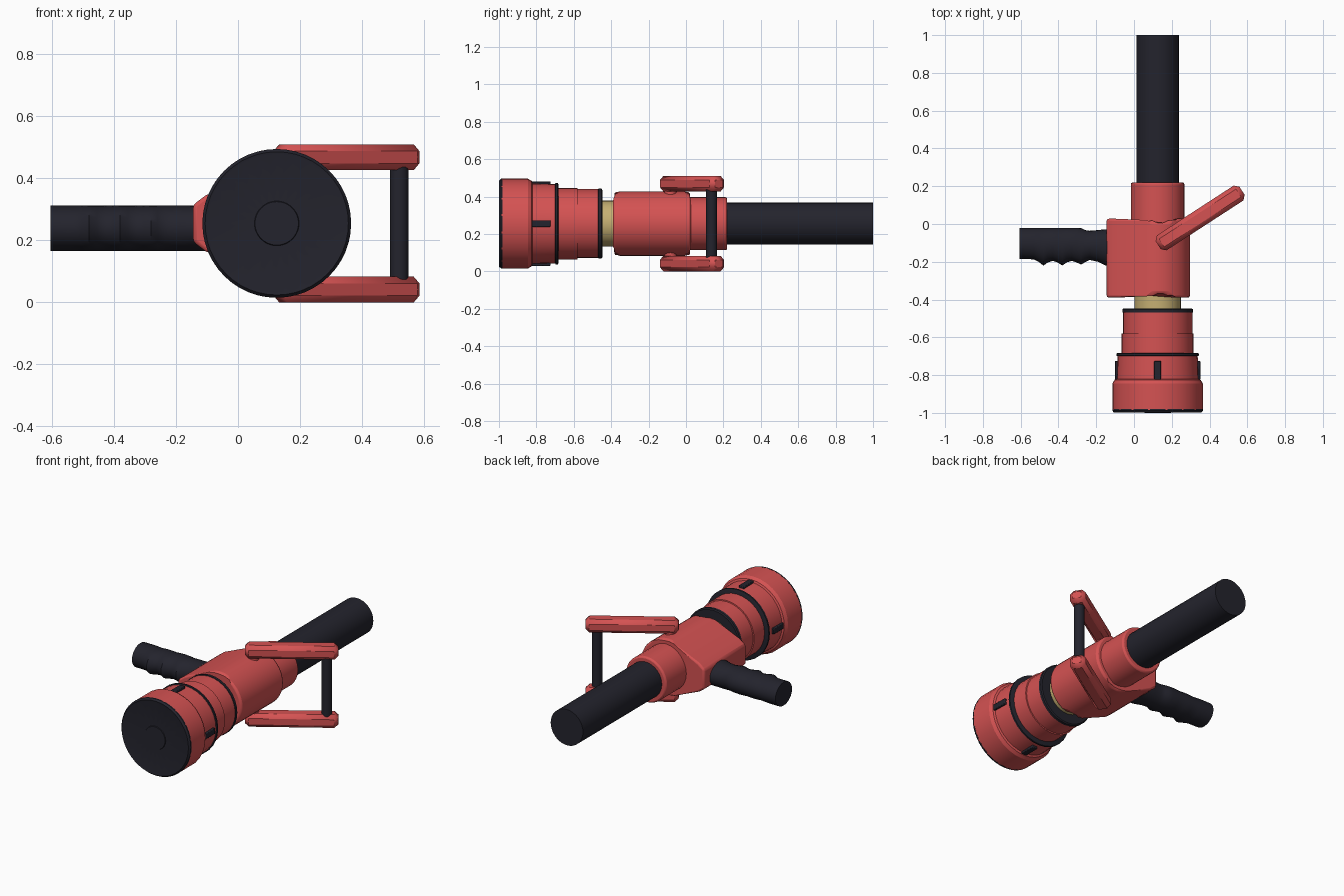
import bpy, bmesh, math
from mathutils import Vector

if "Cube" in bpy.data.objects:
    bpy.data.objects.remove(bpy.data.objects["Cube"])

CX, CZ = 0.125, 0.255   # nozzle axis runs along y through this point


def material(name, rgb):
    m = bpy.data.materials.new(name)
    m.diffuse_color = (*rgb, 1)
    m.use_nodes = True
    m.node_tree.nodes["Principled BSDF"].inputs["Base Color"].default_value = m.diffuse_color
    return m


RED = material("red", (0.66, 0.085, 0.085))
BLACK = material("black", (0.017, 0.017, 0.026))
BRASS = material("brass", (0.56, 0.43, 0.17))


def finish(name, bm, mat, bevel=0, angle=30, segments=2):
    bmesh.ops.recalc_face_normals(bm, faces=bm.faces)
    me = bpy.data.meshes.new(name)
    bm.to_mesh(me)
    bm.free()
    ob = bpy.data.objects.new(name, me)
    bpy.context.collection.objects.link(ob)
    me.materials.append(mat)
    if bevel:
        mod = ob.modifiers.new("bevel", 'BEVEL')
        mod.width, mod.segments = bevel, segments
        mod.limit_method, mod.angle_limit = 'ANGLE', math.radians(35)
    bpy.ops.object.select_all(action='DESELECT')
    ob.select_set(True)
    bpy.context.view_layer.objects.active = ob
    bpy.ops.object.shade_smooth_by_angle(angle=math.radians(angle))
    return ob


def loft(rings):
    """Skin equal-length closed rings of points and cap both ends."""
    bm = bmesh.new()
    vs = [[bm.verts.new(p) for p in ring] for ring in rings]
    n = len(vs[0])
    for a, b in zip(vs, vs[1:]):
        for i in range(n):
            j = (i + 1) % n
            bm.faces.new((a[i], a[j], b[j], b[i]))
    bm.faces.new(vs[0])
    bm.faces.new(vs[-1])
    return bm


def lathe(name, profile, mat, n=32, bevel=0):
    """Turn (y, radius) pairs about the nozzle axis."""
    rings = [[(CX + r * math.cos(2 * math.pi * i / n), y,
               CZ + r * math.sin(2 * math.pi * i / n)) for i in range(n)]
             for y, r in profile]
    return finish(name, loft(rings), mat, bevel)


def box(name, centre, size, mat, rot_z=0, bevel=0, segments=2):
    bm = bmesh.new()
    bmesh.ops.create_cube(bm, size=1)
    bmesh.ops.scale(bm, vec=size, verts=bm.verts)
    ob = finish(name, bm, mat, bevel, segments=segments)
    ob.location = centre
    ob.rotation_euler.z = rot_z
    return ob


def upright_cylinder(name, x, y, z0, z1, r, mat):
    rings = [[(x + r * math.cos(math.pi * i / 8), y + r * math.sin(math.pi * i / 8), z)
              for i in range(16)] for z in (z0, z1)]
    return finish(name, loft(rings), mat)


# Hose, collar and inner tube
lathe("hose", [(0.15, 0.112), (1.0, 0.112)], BLACK)
lathe("collar", [(-0.1, 0.142), (0.22, 0.142)], RED, bevel=0.01)
lathe("inner_tube", [(-0.48, 0.123), (-0.3, 0.123)], BRASS)

# Stepped nozzle head with black seals
lathe("nozzle_head", [(-0.986, 0.24), (-0.845, 0.24), (-0.825, 0.228), (-0.82, 0.216),
                      (-0.69, 0.212), (-0.689, 0.191), (-0.58, 0.191), (-0.579, 0.184),
                      (-0.465, 0.184)], RED)
lathe("rear_seal", [(-0.472, 0.18), (-0.468, 0.187), (-0.452, 0.187), (-0.447, 0.18)], BLACK)
lathe("middle_seal", [(-0.701, 0.21), (-0.697, 0.218), (-0.686, 0.218), (-0.682, 0.21)], BLACK)

# Black front face with shallow radial ribs and a round centre
face = lathe("front_face", [(-0.98, 0.24), (-0.988, 0.24), (-0.999, 0.231), (-0.999, 0.222),
                            (-0.998, 0.072), (-1.0, 0.07)], BLACK, n=48)
for k in (3, 4):
    for i in range(0, 48, 2):
        face.data.vertices[k * 48 + i].co.y += 0.004

# Lugs around the head
for k in range(4):
    a = k * math.pi / 2
    size = (0.03, 0.1, 0.036) if k % 2 == 0 else (0.036, 0.1, 0.03)
    box("head_lug", (CX + 0.211 * math.cos(a), -0.775, CZ + 0.211 * math.sin(a)),
        size, BLACK, bevel=0.004)

# Valve body: round on the right, tapering to the grip mount on the left
outline = [(CX + 0.172 * math.cos(math.radians(t)), CZ + 0.172 * math.sin(math.radians(t)))
           for t in range(-110, 111, 10)]
outline += [(-0.105, CZ + 0.09), (-0.145, CZ + 0.06), (-0.145, CZ - 0.06), (-0.105, CZ - 0.09)]


def body_ring(y, dip):
    return [(x, y + (dip if abs(x - 0.14) < 0.07 else 0), z) for x, z in outline]


finish("valve_body", loft([body_ring(-0.39, 0.022), body_ring(0.028, -0.022)]), RED, bevel=0.012)

# Grip with finger bumps on the front side: (x, front y, back y)
stations = [(-0.605, -0.185, -0.02), (-0.53, -0.187, -0.02), (-0.505, -0.2, -0.02),
            (-0.48, -0.22, -0.02), (-0.455, -0.203, -0.02), (-0.43, -0.195, -0.02),
            (-0.405, -0.203, -0.02), (-0.38, -0.22, -0.02), (-0.355, -0.203, -0.02),
            (-0.33, -0.195, -0.02), (-0.305, -0.203, -0.02), (-0.28, -0.215, -0.022),
            (-0.26, -0.203, -0.032), (-0.235, -0.19, -0.036), (-0.19, -0.2, -0.032),
            (-0.15, -0.22, -0.028), (-0.1, -0.22, -0.028)]
rings = []
for x, f, b in stations:
    rings.append([(x, (f + b) / 2 + (b - f) / 2 * math.cos(2 * math.pi * i / 24),
                   0.239 + 0.073 * math.sin(2 * math.pi * i / 24)) for i in range(24)])
finish("grip", loft(rings), BLACK, angle=40)

# Shut-off lever: two arms, pivots and a cross bar
p, q = Vector((0.128, -0.112)), Vector((0.572, 0.176))
mid, d = (p + q) / 2, q - p
for side, s in (("upper", 1), ("lower", -1)):
    box(side + "_lever_arm", (mid.x, mid.y, CZ + s * 0.2135), (d.length, 0.094, 0.083), RED,
        rot_z=math.atan2(d.y, d.x), bevel=0.022, segments=1)
    z0, z1 = sorted((CZ + s * 0.14, CZ + s * 0.19))
    upright_cylinder(side + "_pivot", 0.165, -0.083, z0, z1, 0.032, RED)
upright_cylinder("lever_bar", 0.52, 0.136, 0.06, 0.45, 0.03, BLACK)
